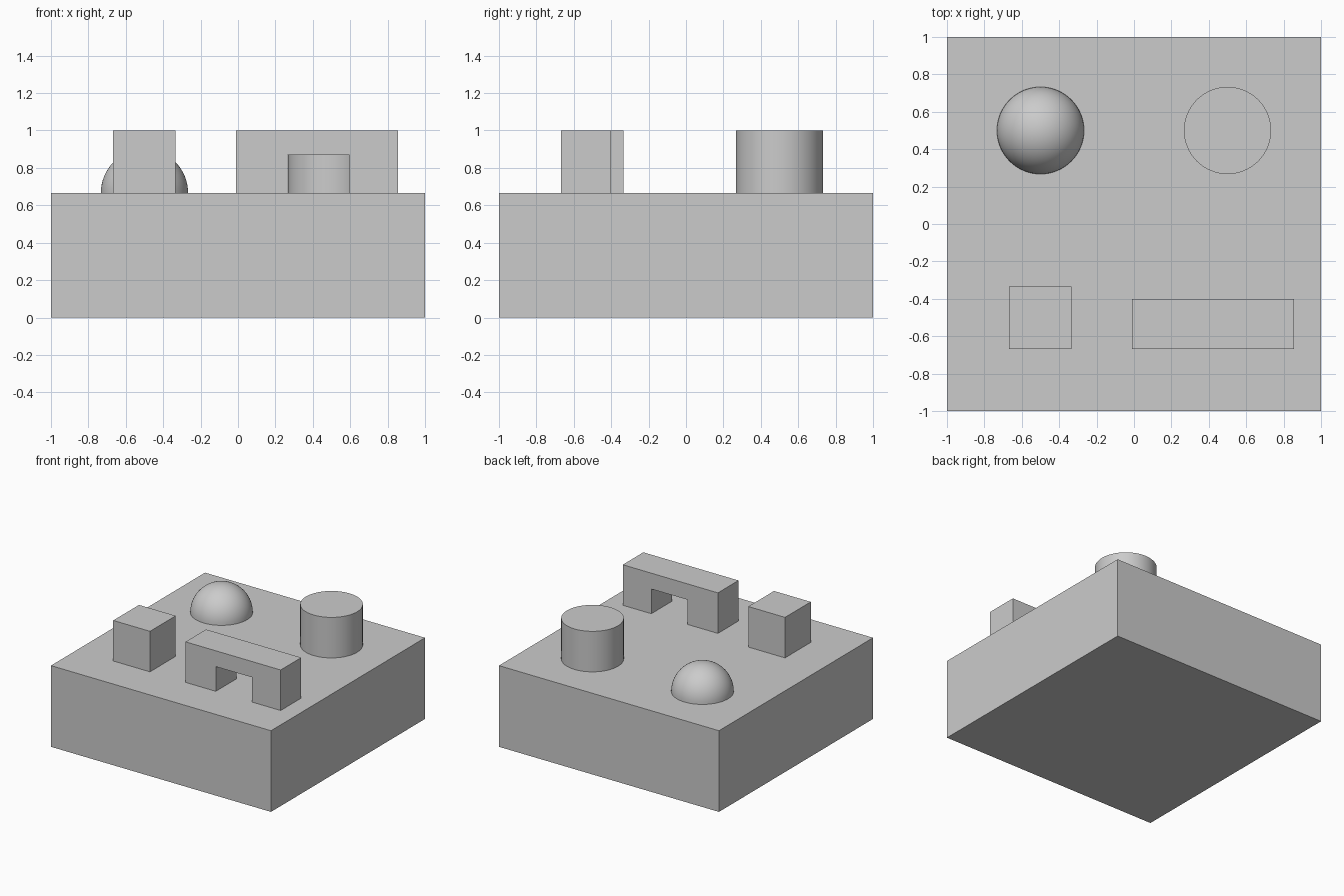
import bpy
import bmesh
from math import radians
from mathutils import Vector

cube = bpy.data.objects.get("Cube")
if cube:
    bpy.data.objects.remove(cube, do_unlink=True)

GREY = (0.6, 0.6, 0.6, 1)
DECK = 0.667   # top of the base block
TOP = 1.0      # top of the tall pieces
RADIUS = 0.233

grey = bpy.data.materials.new("plain_grey")
grey.use_nodes = True
grey.diffuse_color = GREY
grey.node_tree.nodes["Principled BSDF"].inputs["Base Color"].default_value = GREY


def finish(name, bm, smooth=False):
    """Turn a bmesh into a named, coloured object."""
    bmesh.ops.recalc_face_normals(bm, faces=bm.faces)
    mesh = bpy.data.meshes.new(name)
    bm.to_mesh(mesh)
    bm.free()
    mesh.materials.append(grey)
    obj = bpy.data.objects.new(name, mesh)
    bpy.context.collection.objects.link(obj)
    if smooth:
        bpy.ops.object.select_all(action="DESELECT")
        obj.select_set(True)
        bpy.context.view_layer.objects.active = obj
        bpy.ops.object.shade_smooth_by_angle(angle=radians(30))
    return obj


def extruded(name, outline, y0, y1):
    """Extrude an (x, z) outline from y0 to y1."""
    bm = bmesh.new()
    face = bm.faces.new([bm.verts.new((x, y0, z)) for x, z in outline])
    out = bmesh.ops.extrude_face_region(bm, geom=[face])
    moved = [v for v in out["geom"] if isinstance(v, bmesh.types.BMVert)]
    bmesh.ops.translate(bm, verts=moved, vec=(0, y1 - y0, 0))
    return finish(name, bm)


def rectangle(x0, x1, z0, z1):
    return [(x0, z0), (x1, z0), (x1, z1), (x0, z1)]


# Base and square block
extruded("base_block", rectangle(-1, 1, 0, DECK), -1, 1)
extruded("square_block", rectangle(-0.667, -0.333, DECK, TOP), -0.667, -0.333)

# Bridge with a square opening
extruded("bridge", [(-0.01, DECK), (0.265, DECK), (0.265, 0.87), (0.595, 0.87),
                    (0.595, DECK), (0.855, DECK), (0.855, TOP), (-0.01, TOP)],
         -0.667, -0.4)

# Cylinder
bm = bmesh.new()
bmesh.ops.create_cone(bm, cap_ends=True, segments=64, radius1=RADIUS,
                      radius2=RADIUS, depth=TOP - DECK)
bmesh.ops.translate(bm, verts=bm.verts, vec=(0.5, 0.5, (TOP + DECK) / 2))
finish("cylinder", bm, smooth=True)

# Dome: upper half of a sphere
bm = bmesh.new()
bmesh.ops.create_uvsphere(bm, u_segments=64, v_segments=32, radius=RADIUS)
bmesh.ops.bisect_plane(bm, geom=bm.verts[:] + bm.edges[:] + bm.faces[:],
                       plane_co=Vector(), plane_no=(0, 0, 1), clear_inner=True)
bmesh.ops.translate(bm, verts=bm.verts, vec=(-0.5, 0.5, DECK))
finish("dome", bm, smooth=True)
